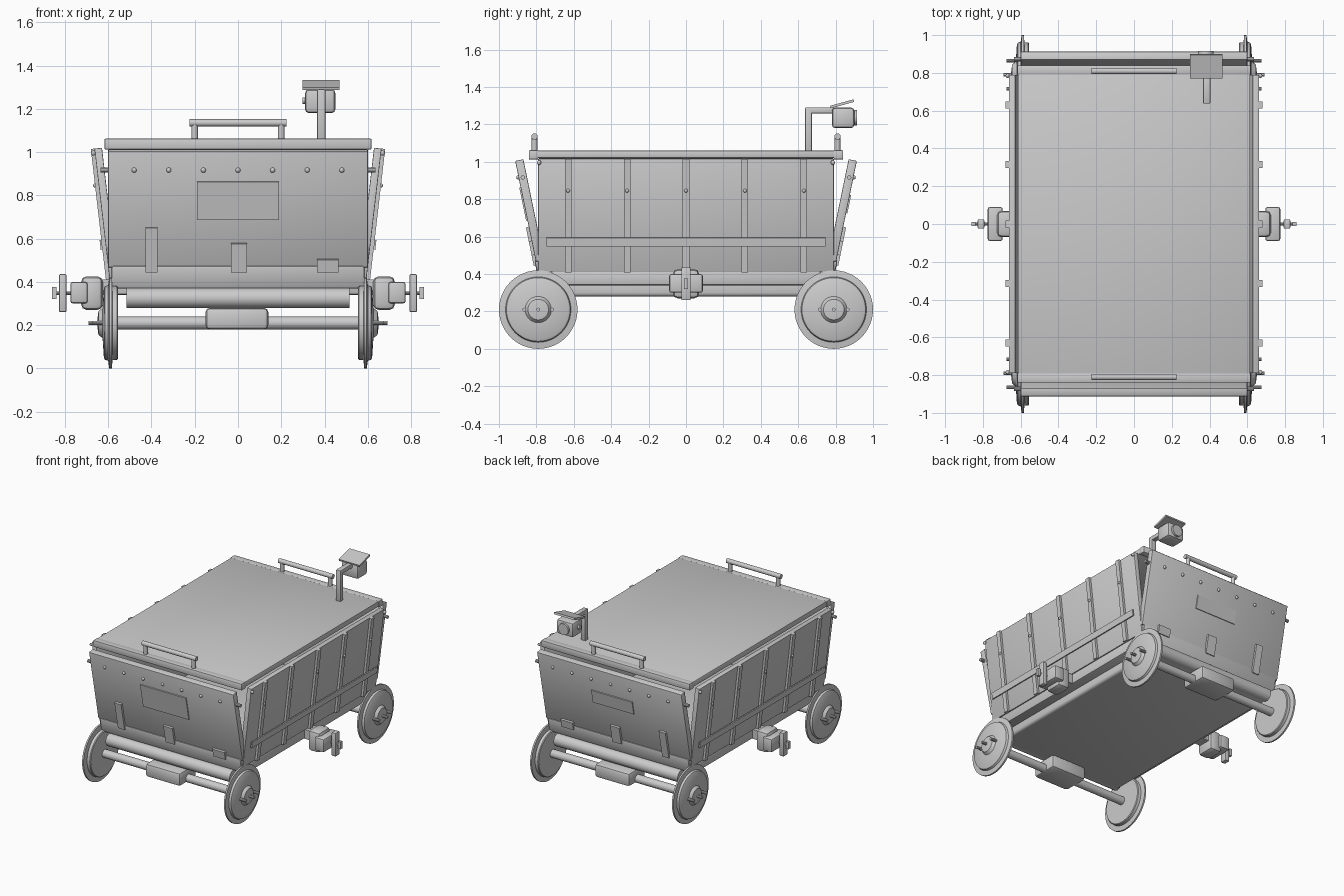
import bpy, bmesh
from math import pi, radians
from mathutils import Matrix, Vector

cube = bpy.data.objects.get("Cube")
if cube:
    bpy.data.objects.remove(cube, do_unlink=True)

grey = bpy.data.materials.new("light grey metal")
grey.use_nodes = True
grey.diffuse_color = (0.6, 0.6, 0.6, 1)
grey.node_tree.nodes["Principled BSDF"].inputs["Base Color"].default_value = (0.6, 0.6, 0.6, 1)


def finish(name, bm, matrix=None):
    if matrix:
        bm.transform(matrix)
    bmesh.ops.recalc_face_normals(bm, faces=bm.faces)
    mesh = bpy.data.meshes.new(name)
    bm.to_mesh(mesh)
    bm.free()
    mesh.materials.append(grey)
    obj = bpy.data.objects.new(name, mesh)
    bpy.context.collection.objects.link(obj)
    bpy.ops.object.select_all(action='DESELECT')
    obj.select_set(True)
    bpy.context.view_layer.objects.active = obj
    bpy.ops.object.shade_smooth_by_angle(angle=radians(35))
    return obj


def box(name, loc, size, frame=None, bevel=0, segments=2):
    bm = bmesh.new()
    bmesh.ops.create_cube(bm, size=1)
    bm.transform(Matrix.Translation(loc) @ Matrix.Diagonal((*size, 1)))
    if bevel:
        bmesh.ops.bevel(bm, geom=bm.edges[:], offset=bevel, segments=segments,
                        affect='EDGES', profile=0.5)
    return finish(name, bm, frame)


def rod(name, a, b, radius, sides=16, frame=None):
    a, b = Vector(a), Vector(b)
    bm = bmesh.new()
    bmesh.ops.create_cone(bm, cap_ends=True, segments=sides, radius1=radius,
                          radius2=radius, depth=(b - a).length)
    turn = (b - a).to_track_quat('Z', 'Y').to_matrix().to_4x4()
    bm.transform(Matrix.Translation((a + b) / 2) @ turn)
    return finish(name, bm, frame)


def rivet(name, loc, frame, radius=0.012):
    bm = bmesh.new()
    bmesh.ops.create_uvsphere(bm, u_segments=10, v_segments=6, radius=radius)
    bm.transform(Matrix.Translation(loc))
    return finish(name, bm, frame)


def lathe_x(name, profile, matrix, sides=48):
    bm = bmesh.new()
    verts = [bm.verts.new((x, 0, r)) for r, x in profile]
    edges = [bm.edges.new(pair) for pair in zip(verts, verts[1:])]
    bmesh.ops.spin(bm, geom=verts + edges, cent=(0, 0, 0), axis=(1, 0, 0),
                   angle=2 * pi, steps=sides)
    bmesh.ops.remove_doubles(bm, verts=bm.verts[:], dist=0.0005)
    return finish(name, bm, matrix)


def wall_frame(turn, distance, height, tilt):
    """Local x runs along the wall, z up it and -y outward."""
    return (Matrix.Rotation(turn, 4, 'Z') @ Matrix.Translation((0, -distance, height))
            @ Matrix.Rotation(tilt, 4, 'X'))


# Chassis and lid
box("floor_tray", (0, 0, 0.325), (1.03, 1.62, 0.09), bevel=0.02, segments=3)
box("floor_sill", (0, 0, 0.38), (1.17, 1.44, 0.08), bevel=0.01)
box("lid", (0, 0, 1.04), (1.23, 1.67, 0.04), bevel=0.006)

# Sloping end walls with their fittings, handles and axles
for name, s, plate in (("front", 1, (0.38, 0.18)), ("back", -1, (0.34, 0.1))):
    frame = wall_frame(0 if s > 0 else pi, 0.836, 0.74, 0.203)
    box(name + "_wall", (0, 0, 0), (1.2, 0.045, 0.55), frame, 0.005)
    box(name + "_lower_plate", (0, -0.004, -0.32), (1.17, 0.05, 0.11), frame, 0.012)
    box(name + "_placard", (0, -0.025, 0.04), (plate[0], 0.009, plate[1]), frame)
    for x, width, height in ((-0.4, 0.055, 0.21), (0.005, 0.075, 0.135), (0.415, 0.1, 0.06)):
        box(name + "_bracket", (s * x, -0.028, height / 2 - 0.295), (width, 0.02, height), frame)
    for i in range(7):
        rivet(name + "_rivet", (0.16 * (i - 3), -0.023, 0.185), frame)
    for side in (-1, 1):
        rod(name + "_wall_bolt", (side * 0.59, 0, 0.18), (side * 0.635, 0, 0.18), 0.012, 10, frame)

    y = -s * 0.81
    box(name + "_lid_rim", (0, -s * 0.815, 1.037), (1.235, 0.05, 0.05), bevel=0.006)
    rod(name + "_handle_bar", (-0.225, y, 1.135), (0.225, y, 1.135), 0.017)
    for x in (-0.2, 0.2):
        rod(name + "_handle_post", (x, y, 1.05), (x, y, 1.13), 0.015)

    y = -s * 0.79
    rod(name + "_bumper", (-0.515, y, 0.325), (0.515, y, 0.325), 0.046, 24)
    rod(name + "_axle", (-0.58, y, 0.21), (0.58, y, 0.21), 0.03)
    box(name + "_gearbox", (-0.005, y, 0.23), (0.29, 0.2, 0.1), bevel=0.02)

    # Flanged wheels with hub bolts
    for side_name, side in (("left", 1), ("right", -1)):
        place = Matrix.Translation((0, y, 0.21)) @ Matrix.Rotation(0 if side > 0 else pi, 4, 'Z')
        profile = [(0, 0.555), (0.165, 0.555), (0.17, 0.56), (0.172, 0.58), (0.21, 0.583),
                   (0.21, 0.595), (0.175, 0.6), (0.17, 0.615), (0.16, 0.62), (0.07, 0.626),
                   (0.055, 0.645), (0, 0.652)]
        lathe_x(f"{name}_{side_name}_wheel", profile, place)
        for dy, out in ((-0.075, 0.675), (0, 0.69), (0.075, 0.675)):
            rod("wheel_bolt", (0.6, dy, 0), (out, dy, 0), 0.01, 10, place)

# Sloping side walls with ribs, rails and side drives
for name, s in (("left", 1), ("right", -1)):
    turn = s * pi / 2
    frame = wall_frame(turn, 0.611, 0.715, 0.115)
    box(name + "_wall", (0, 0, 0), (1.58, 0.035, 0.61), frame, 0.004)
    for i in range(-2, 3):
        box(name + "_rib", (0.315 * i, -0.022, 0), (0.035, 0.025, 0.61), frame)
        rivet(name + "_rib_rivet", (0.315 * i, -0.034, 0.135), frame, 0.01)
    for end in (-1, 1):
        rivet(name + "_corner_bolt", (end * 0.785, -0.025, 0.285), frame)
    box(name + "_rail", (0, -0.038, -0.14), (1.49, 0.009, 0.046), frame)

    place = Matrix.Rotation(0 if s > 0 else pi, 4, 'Z')
    box(name + "_drive_mount", (0.62, 0, 0.375), (0.1, 0.09, 0.07), place)
    box(name + "_drive_body", (0.675, 0, 0.348), (0.1, 0.14, 0.155), place, 0.025)
    box(name + "_drive_cover", (0.735, 0, 0.35), (0.08, 0.18, 0.1), place, 0.012)
    rod(name + "_drive_shaft", (0.76, 0, 0.348), (0.85, 0, 0.348), 0.008, 10, place)
    box(name + "_drive_lever", (0.81, 0, 0.348), (0.035, 0.05, 0.175), place, 0.006)
    box(name + "_drive_knob", (0.85, 0, 0.348), (0.02, 0.022, 0.055), place)

# Sensor head on a bent arm at the back
box("arm_post", (0.385, 0.655, 1.17), (0.038, 0.035, 0.24), bevel=0.005)
box("arm_beam", (0.385, 0.72, 1.275), (0.038, 0.165, 0.032), bevel=0.005)
box("sensor_body", (0.38, 0.84, 1.235), (0.14, 0.12, 0.11), bevel=0.018)
rod("sensor_lens", (0.38, 0.88, 1.235), (0.38, 0.915, 1.235), 0.042, 20)
rod("sensor_knob", (0.297, 0.83, 1.238), (0.33, 0.83, 1.238), 0.015, 12)
visor = Matrix.Translation((0.383, 0.835, 1.31)) @ Matrix.Rotation(0.27, 4, 'X')
box("sensor_visor", (0, 0, 0), (0.172, 0.13, 0.014), visor)
